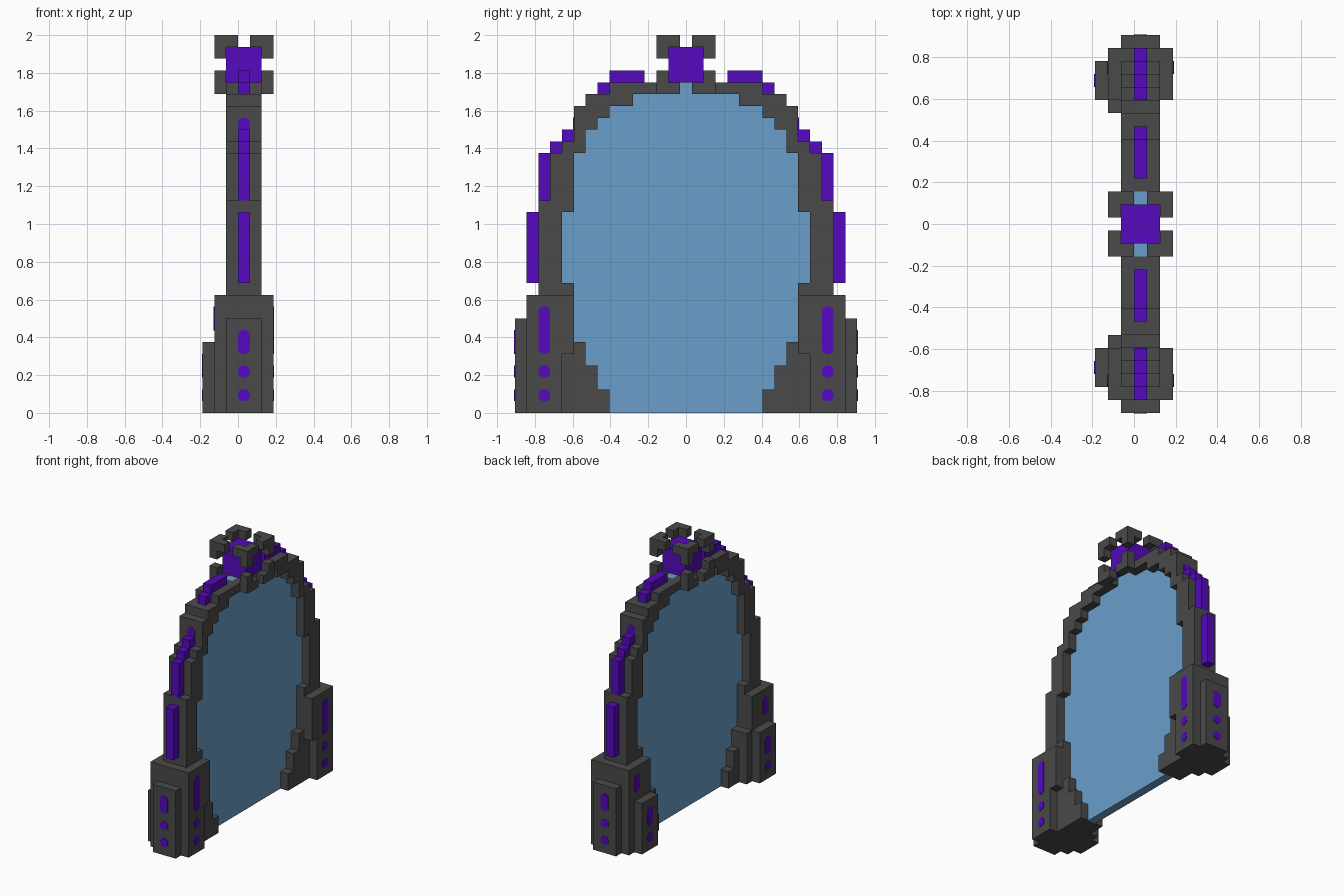
import bpy, bmesh
from mathutils import Vector

if "Cube" in bpy.data.objects:
    bpy.data.objects.remove(bpy.data.objects["Cube"])

U = 1 / 16  # one block of the grid


def material(name, rgb):
    m = bpy.data.materials.new(name)
    m.diffuse_color = (*rgb, 1)
    m.use_nodes = True
    m.node_tree.nodes["Principled BSDF"].inputs["Base Color"].default_value = m.diffuse_color
    return m


STONE = material("dark grey stone", (0.068, 0.068, 0.068))
PURPLE = material("glowing purple", (0.09, 0.003, 0.51))
BLUE = material("blue portal", (0.147, 0.347, 0.591))


def finish(bm, name, mat):
    bmesh.ops.recalc_face_normals(bm, faces=bm.faces[:])
    bmesh.ops.scale(bm, vec=(U, U, U), verts=bm.verts[:])
    me = bpy.data.meshes.new(name)
    bm.to_mesh(me)
    bm.free()
    me.materials.append(mat)
    ob = bpy.data.objects.new(name, me)
    bpy.context.collection.objects.link(ob)
    return ob


def prism(name, mat, pts, offset):
    """Extrude a flat outline of 3D points along an offset."""
    bm = bmesh.new()
    f = bm.faces.new([bm.verts.new(p) for p in pts])
    r = bmesh.ops.extrude_face_region(bm, geom=[f], use_keep_orig=True)
    vs = [g for g in r["geom"] if isinstance(g, bmesh.types.BMVert)]
    bmesh.ops.translate(bm, vec=offset, verts=vs)
    return finish(bm, name, mat)


def box(name, mat, x0, x1, y0, y1, z0, z1):
    return prism(name, mat, [(x0, y0, z0), (x1, y0, z0), (x1, y1, z0), (x0, y1, z0)],
                 (0, 0, z1 - z0))


def stepped(name, mat, x0, x1, rows, s):
    """Stepped outline from rows of (z0, z1, inner y, outer y)."""
    pts = []
    for z0, z1, a, b in rows:
        pts += [(b, z0), (b, z1)]
    for z0, z1, a, b in reversed(rows):
        pts += [(a, z1), (a, z0)]
    clean = [p for i, p in enumerate(pts)
             if not (p[0] == pts[i - 1][0] == pts[(i + 1) % len(pts)][0])]
    return prism(name, mat, [(x0, s * y, z) for y, z in clean], (x1 - x0, 0, 0))


def plate(name, axis, face, side, c, z0, z1):
    """Thin bevelled light, one block wide, on an x or y face."""
    k, h, t = 0.28, 0.5, 0.06
    o = [(-h + k, z0), (h - k, z0), (h, z0 + k), (h, z1 - k),
         (h - k, z1), (-h + k, z1), (-h, z1 - k), (-h, z0 + k)]
    if axis == "x":
        return prism(name, PURPLE, [(face, c + a, z) for a, z in o], (side * t, 0, 0))
    return prism(name, PURPLE, [(c + a, face, z) for a, z in o], (0, side * t, 0))


# arch outline: z0, z1, inner half width, outer half width
ARCH = [(0, 2, 6.5, 12.5), (2, 4, 7.5, 12.5), (4, 6, 8.5, 12.5), (6, 11, 9.5, 12.5),
        (11, 17, 10.5, 12.5), (17, 18, 9.5, 12.5), (18, 22, 9.5, 11.5),
        (22, 23, 8.5, 10.5), (23, 24, 8.5, 9.5), (24, 25, 7.5, 9.5),
        (25, 26, 6.5, 9.5), (26, 27, 4.5, 8.5), (27, 28, 2.5, 6.5)]

# portal pane fills the opening
stepped("portal_pane", BLUE, 0, 1, [(a, b, -i, i) for a, b, i, o in ARCH], 1)

# purple ridge strips on the outside of the arch: y0, y1, z0, z1
STRIPS = [(12.5, 13.5, 11, 17), (11.5, 12.5, 18, 22), (10.5, 11.5, 22, 23),
          (9.5, 10.5, 23, 24), (6.5, 7.5, 27, 28), (3.5, 6.5, 28, 29)]

for s, tag in ((-1, "front"), (1, "back")):
    stepped(f"arch_{tag}", STONE, -1, 2, ARCH, s)
    for i, (y0, y1, z0, z1) in enumerate(STRIPS):
        box(f"ridge_strip_{tag}_{i}", PURPLE, 0, 1, s * y0, s * y1, z0, z1)
    plate(f"arch_light_{tag}", "y", s * 9.5, s, 0.5, 23, 25)

    # foot blocks
    box(f"foot_core_{tag}", STONE, -2, 2, s * 9.5, s * 13.5, 0, 10)
    stepped(f"foot_right_slab_{tag}", STONE, 2, 3,
            [(0, 5, 10.5, 13.5), (5, 10, 9.5, 13.5)], s)
    box(f"foot_end_slab_{tag}", STONE, -1, 2, s * 13.5, s * 14.5, 0, 8)
    box(f"foot_left_slab_{tag}", STONE, -3, -2, s * 9.5, s * 12.5, 0, 6)
    box(f"foot_inner_step_{tag}", STONE, -2, -1, s * 8.5, s * 9.5, 0, 6)

    # foot lights
    for z0, z1 in ((1, 2), (3, 4), (5, 9)):
        plate(f"right_light_{tag}_{z0}", "x", 3, 1, s * 12, z0, z1)
    for z0, z1 in ((1, 2), (3, 4), (5, 7)):
        plate(f"end_light_{tag}_{z0}", "y", s * 14.5, s, 0.5, z0, z1)
    for z0, z1 in ((1, 2), (3, 5)):
        plate(f"left_light_{tag}_{z0}", "x", -3, -1, s * 11, z0, z1)
    plate(f"left_upper_light_{tag}", "x", -2, -1, s * 12, 7, 9)

# crowning gem
CENTRE = Vector((0.5, 0, 29.5))
box("gem", PURPLE, -1, 2, -1.5, 1.5, 28, 31)

# three-armed brackets around the gem corners
for sx in (-1, 1):
    for sy in (-1, 1):
        for sz in (-1, 1):
            d = Vector((sx, sy, sz))
            bm = bmesh.new()
            bmesh.ops.create_cube(bm, size=1)
            bm.normal_update()
            inward = [f for f in bm.faces if f.normal.dot(d) < 0]
            dirs = [f.normal.copy() for f in inward]
            r = bmesh.ops.extrude_discrete_faces(bm, faces=inward)
            for f, n in zip(r["faces"], dirs):
                bmesh.ops.translate(bm, vec=n, verts=f.verts[:])
            bmesh.ops.translate(bm, vec=CENTRE + 2 * d, verts=bm.verts[:])
            finish(bm, f"gem_bracket_{sx}_{sy}_{sz}", STONE)
